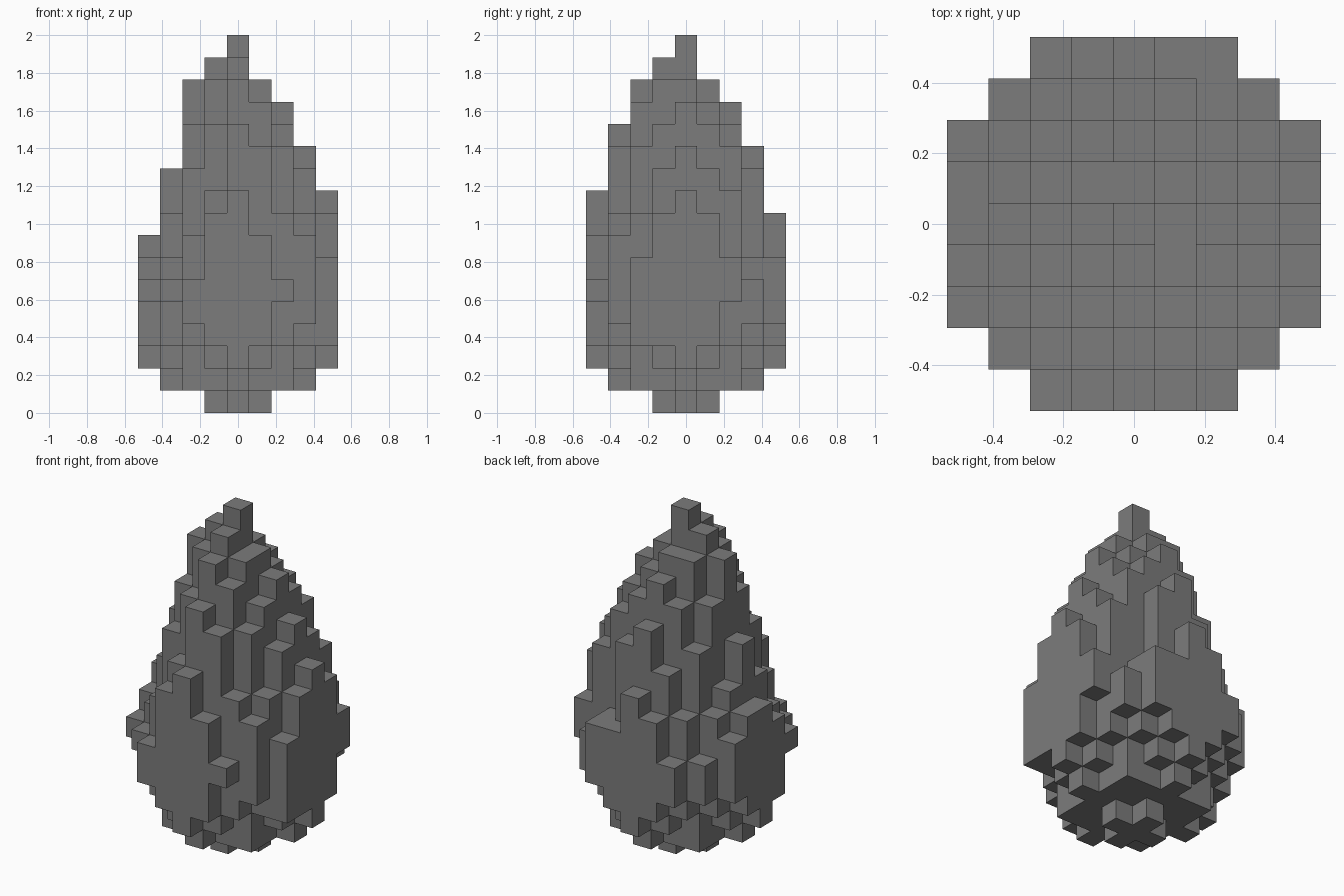
import bpy
import bmesh
from mathutils import Vector

cube = bpy.data.objects.get("Cube")
if cube:
    bpy.data.objects.remove(cube, do_unlink=True)

CELL = 2 / 17

# First and last layer of each ring of columns, by squared distance from the axis
RINGS = {
    0: (0, 16), 1: (0, 14), 2: (1, 14), 4: (1, 13), 5: (1, 12), 8: (1, 11),
    9: (1, 11), 10: (2, 10), 13: (3, 8), 16: (2, 8), 17: (3, 7), 18: (4, 6),
    20: (4, 5),
}

# Columns whose top is one block higher, one lower or two lower than their ring
TALLER = {
    (-1, 0), (0, -1), (-2, 0), (0, -2), (1, -2), (0, -3), (1, -3), (3, 2),
    (4, 0), (0, -4), (4, -1), (-1, -4), (4, 1), (3, -3), (4, -2), (2, 4),
    (-4, 2), (4, 2),
}
SHORTER = {
    (1, 1), (-2, -2), (-2, 2), (-3, 0), (-1, -3), (-1, 3), (-2, 3), (-3, 2),
    (-2, -3), (-4, 0), (1, 4), (-4, -1), (-3, 3), (-3, -3), (3, 3),
}
MUCH_SHORTER = {(-3, -1), (-3, -2), (2, 3), (-3, 1)}

# Columns whose underside is one block higher or lower
RAISED_FOOT = {(2, -4), (4, 2), (-4, -2), (-3, -3)}
LOWERED_FOOT = {(4, -2)}

SIDES = [Vector(d) for d in
         ((1, 0, 0), (-1, 0, 0), (0, 1, 0), (0, -1, 0), (0, 0, 1), (0, 0, -1))]


def filled_cells():
    """Collect every solid block of the drop, column by column."""
    cells = set()
    for i in range(-4, 5):
        for j in range(-4, 5):
            ring = RINGS.get(i * i + j * j)
            if ring is None:
                continue
            column = (i, j)
            low = ring[0] + (column in RAISED_FOOT) - (column in LOWERED_FOOT)
            high = (ring[1] + (column in TALLER) - (column in SHORTER)
                    - 2 * (column in MUCH_SHORTER))
            cells.update((i, j, k) for k in range(low, high + 1))
    return cells


def add_side(bm, cell, d):
    """Add one square on the given side of a block."""
    centre = Vector(cell) + Vector((0, 0, .5)) + d / 2
    u = Vector((d.y, d.z, d.x)) / 2
    v = d.cross(u)
    corners = (centre - u - v, centre + u - v, centre + u + v, centre - u + v)
    bm.faces.new([bm.verts.new(p * CELL) for p in corners])


# Single grey stone colour
grey = bpy.data.materials.new("stone_grey")
grey.use_nodes = True
colour = (.2, .2, .2, 1)
grey.diffuse_color = colour
for node in grey.node_tree.nodes:
    if node.type == 'BSDF_PRINCIPLED':
        node.inputs["Base Color"].default_value = colour

# Blocky drop, only the exposed sides
cells = filled_cells()
bm = bmesh.new()
for cell in sorted(cells):
    for d in SIDES:
        if tuple(int(a + b) for a, b in zip(cell, d)) not in cells:
            add_side(bm, cell, d)
bmesh.ops.remove_doubles(bm, verts=bm.verts, dist=CELL / 100)

mesh = bpy.data.meshes.new("blocky_drop")
bm.to_mesh(mesh)
bm.free()
mesh.materials.append(grey)
drop = bpy.data.objects.new("blocky_drop", mesh)
bpy.context.collection.objects.link(drop)
